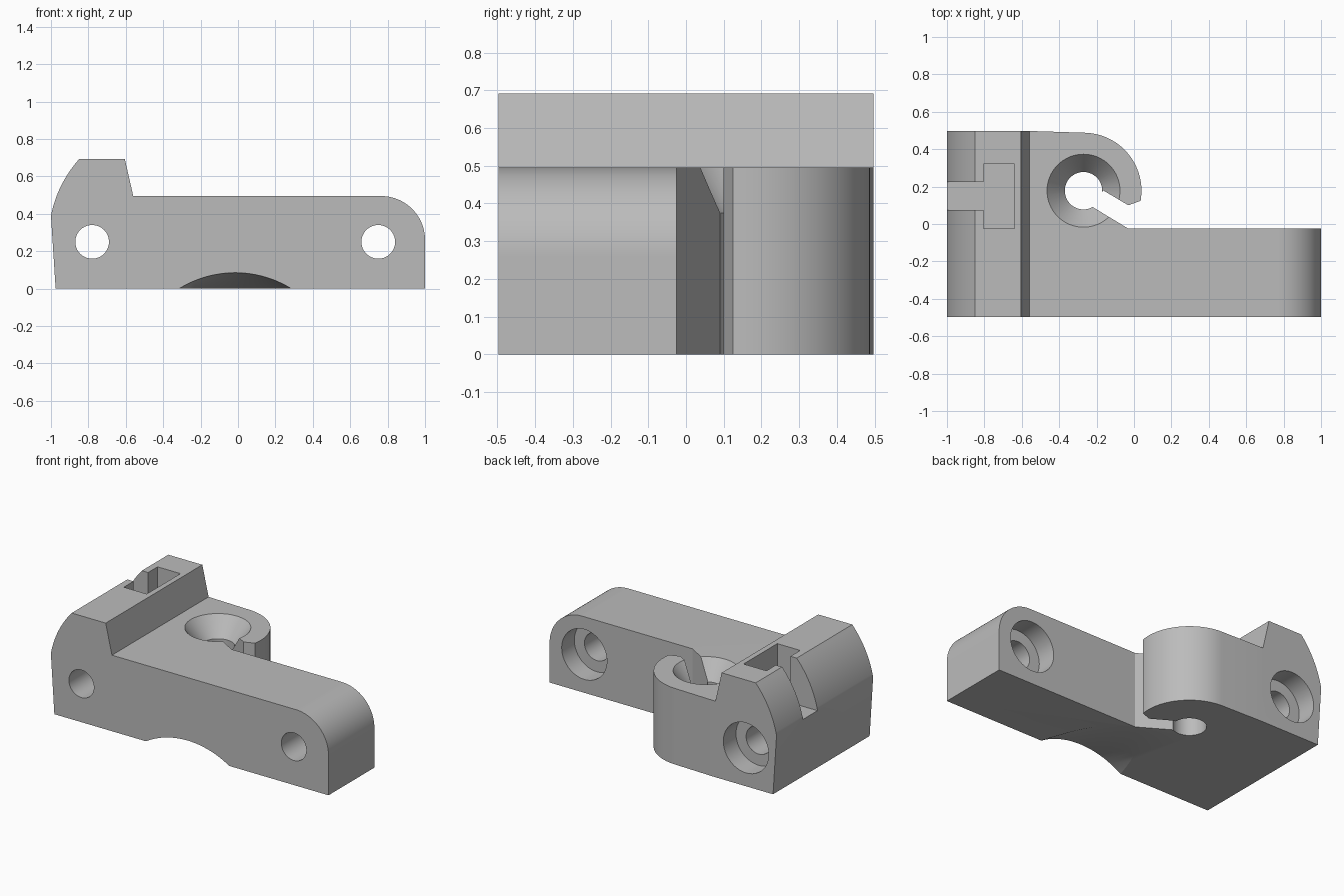
import bpy, bmesh, math
from mathutils import Vector, Matrix

cube = bpy.data.objects.get("Cube")
if cube:
    bpy.data.objects.remove(cube, do_unlink=True)

HALF = 0.497     # half depth of the bracket
TOP = 0.495      # height of the arm and hook
BACK = -0.025    # rear face of the arm
EYE = Vector((-0.27, 0.178))   # centre of the hook

grey = bpy.data.materials.new("grey")
grey.use_nodes = True
grey.diffuse_color = (0.5, 0.5, 0.5, 1)
grey.node_tree.nodes["Principled BSDF"].inputs["Base Color"].default_value = (0.5, 0.5, 0.5, 1)


def finish(name, bm):
    bmesh.ops.recalc_face_normals(bm, faces=bm.faces)
    mesh = bpy.data.meshes.new(name)
    bm.to_mesh(mesh)
    bm.free()
    mesh.materials.append(grey)
    obj = bpy.data.objects.new(name, mesh)
    bpy.context.scene.collection.objects.link(obj)
    return obj


def prism(name, points, lift, push):
    """Extrude a 2D outline: lift maps a point to 3D, push is the sweep."""
    bm = bmesh.new()
    face = bm.faces.new([bm.verts.new(lift(p[0], p[1])) for p in points])
    new = bmesh.ops.extrude_face_region(bm, geom=[face])["geom"]
    bmesh.ops.translate(bm, vec=push, verts=[v for v in new if isinstance(v, bmesh.types.BMVert)])
    return finish(name, bm)


def cone(name, start, end, r1, r2, sides=64):
    start, end = Vector(start), Vector(end)
    axis = end - start
    bm = bmesh.new()
    turn = axis.to_track_quat("Z", "Y").to_matrix().to_4x4()
    bmesh.ops.create_cone(bm, cap_ends=True, segments=sides, radius1=r1, radius2=r2, depth=axis.length,
                          matrix=Matrix.Translation((start + end) / 2) @ turn)
    return finish(name, bm)


def box(name, x0, x1, y0, y1, z0, z1):
    outline = [(x0, y0), (x1, y0), (x1, y1), (x0, y1)]
    return prism(name, outline, lambda x, y: (x, y, z0), (0, 0, z1 - z0))


def arc(cx, cy, r, a0, a1, n):
    angles = [math.radians(a0 + (a1 - a0) * i / n) for i in range(n + 1)]
    return [(cx + r * math.cos(a), cy + r * math.sin(a)) for a in angles]


def bezier(a, b, c, n):
    a, b, c = Vector(a), Vector(b), Vector(c)
    return [tuple(a * (1 - t) ** 2 + b * 2 * t * (1 - t) + c * t * t) for t in (i / n for i in range(n + 1))]


def combine(target, tool, operation):
    mod = target.modifiers.new(tool.name, "BOOLEAN")
    mod.operation = operation
    mod.solver = "EXACT"
    mod.object = tool
    bpy.context.view_layer.objects.active = target
    bpy.ops.object.modifier_apply(modifier=mod.name)
    bpy.data.objects.remove(tool, do_unlink=True)


# Side profile: rounded arm end, raised jaw with a curved outer face
profile = [(-0.975, 0), (1, 0)]
profile += arc(0.765, 0.26, 0.235, 0, 90, 24)
profile += [(-0.56, TOP), (-0.605, 0.692)]
profile += bezier((-0.85, 0.692), (-0.966, 0.56), (-1, 0.39), 16)
bracket = prism("bracket", profile, lambda x, z: (x, -HALF, z), (0, 2 * HALF, 0))

# Plan outline: arm, slotted hook and jaw
plan = [(-1.1, -0.6), (1.1, -0.6), (1.1, BACK), (-0.03, BACK), (-0.22, 0.09), (-0.165, 0.18), (-0.03, 0.1)]
plan += arc(EYE.x, EYE.y, 0.31, -10, 87, 32)
plan += [(-0.55, HALF), (-0.55, 0.6), (-1.1, 0.6)]
combine(bracket, prism("plan", plan, lambda x, y: (x, y, -0.1), (0, 0, 1)), "INTERSECT")

# Hook eye and its countersink
combine(bracket, cone("eye", (EYE.x, EYE.y, -0.1), (EYE.x, EYE.y, 0.6), 0.1, 0.1), "DIFFERENCE")
combine(bracket, cone("countersink", (EYE.x, EYE.y, 0.375), (EYE.x, EYE.y, 0.505), 0.1, 0.203), "DIFFERENCE")

# Two counterbored screw holes
for x, rear in ((-0.78, HALF), (0.75, BACK)):
    combine(bracket, cone("hole", (x, -0.7, 0.25), (x, 0.7, 0.25), 0.09, 0.09), "DIFFERENCE")
    combine(bracket, cone("counterbore", (x, rear - 0.13, 0.25), (x, rear + 0.1, 0.25), 0.163, 0.163), "DIFFERENCE")

# T-shaped nut pocket in the jaw
tee = [(-1.1, 0.075), (-0.805, 0.075), (-0.805, BACK), (-0.64, BACK),
       (-0.64, 0.322), (-0.805, 0.322), (-0.805, 0.225), (-1.1, 0.225)]
combine(bracket, prism("pocket", tee, lambda x, y: (x, y, 0.39), (0, 0, 0.5)), "DIFFERENCE")

# Shallow relief under the front edge, fading out towards the back
R = 0.58
slope = 0.075 / 0.4
relief = cone("relief", (-0.015, -HALF - 0.2, 0.075 + 0.2 * slope - R),
              (-0.015, -HALF + 0.5, 0.075 - 0.5 * slope - R), R, R, 128)
combine(bracket, relief, "DIFFERENCE")

bpy.ops.object.select_all(action="DESELECT")
bracket.select_set(True)
bpy.context.view_layer.objects.active = bracket
bpy.ops.object.shade_smooth_by_angle(angle=math.radians(25))
